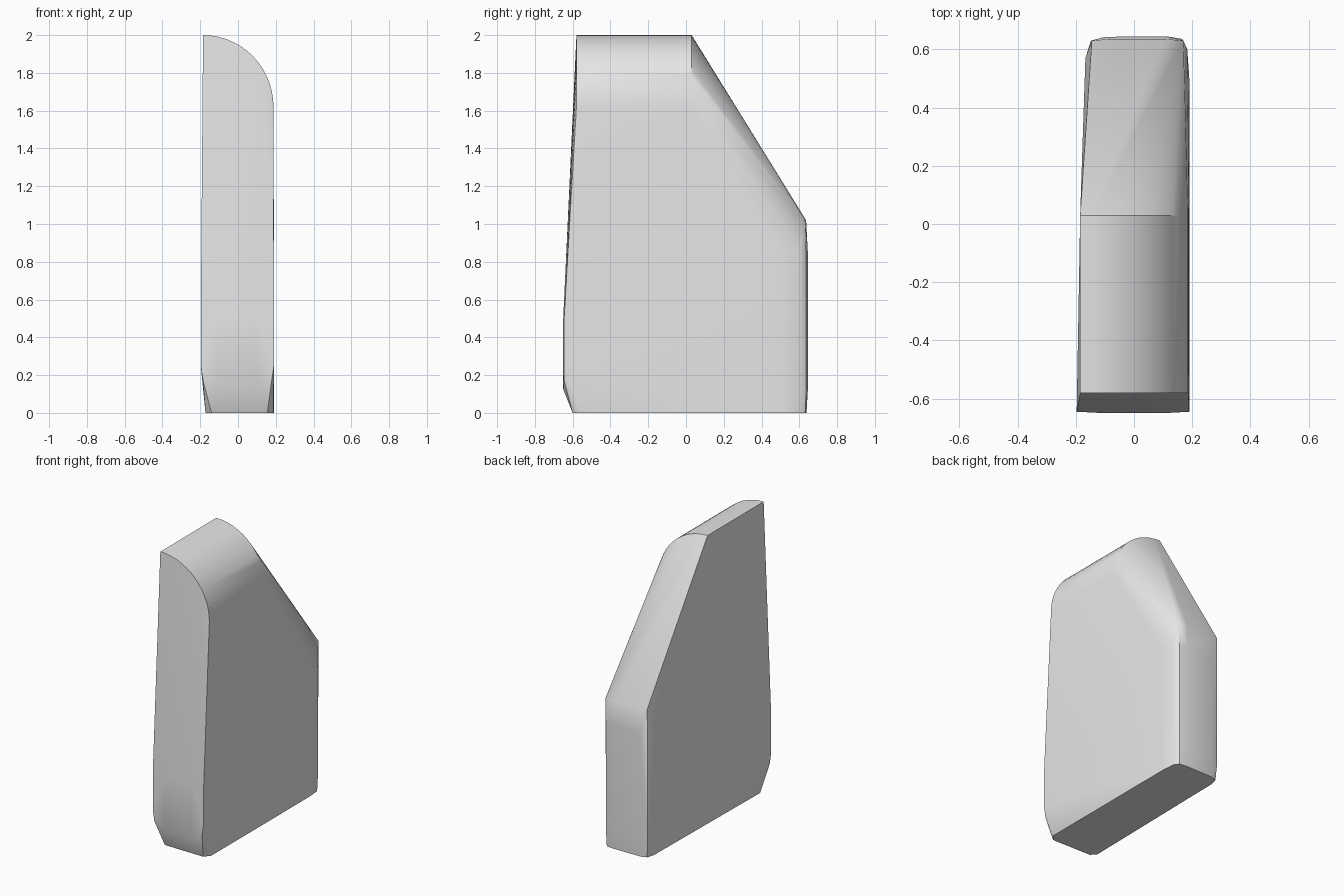
import bpy, bmesh, math

cube = bpy.data.objects.get("Cube")
if cube:
    bpy.data.objects.remove(cube, do_unlink=True)

grey = bpy.data.materials.new("light_grey")
grey.use_nodes = True
grey.diffuse_color = (0.8, 0.8, 0.8, 1)
grey.node_tree.nodes["Principled BSDF"].inputs["Base Color"].default_value = (0.8, 0.8, 0.8, 1)

points = []

# Quarter-round crown, repeated at the front and where the back slope begins
STEPS = 14
for y in (-0.58, 0.03):
    for i in range(STEPS + 1):
        a = math.pi / 2 * i / STEPS
        points.append((-0.185 + 0.373 * math.sin(a), y, 1.62 + 0.38 * math.cos(a)))

# Front face: slightly bulging foot with a raked lower edge
for z in (0.25, 0.5):
    points += [(-0.197, -0.645, z), (0.19, -0.645, z)]
points += [(-0.185, -0.645, 0.17), (0.178, -0.645, 0.17),
           (-0.1, -0.65, 0.125), (0.1, -0.65, 0.125),
           (-0.1, -0.65, 0.5), (0.1, -0.65, 0.5)]

# Rounded back, drawn in slightly at its top and bottom
back = [(-0.167, 0.57), (-0.148, 0.63), (-0.1, 0.643), (0.11, 0.645),
        (0.165, 0.636), (0.183, 0.6), (0.19, 0.5)]
for z in (0.12, 0.85):
    points += [(x, y, z) for x, y in back]
points += [(-0.145, 0.63, 1.02), (-0.09, 0.635, 1.02),
           (0.1, 0.636, 1.02), (0.17, 0.63, 1.02)]

# Base outline
base = [(-0.172, -0.56), (-0.14, -0.595), (0.155, -0.6), (0.188, -0.56),
        (0.19, 0.5), (0.182, 0.6), (0.16, 0.632), (0.1, 0.638),
        (-0.1, 0.636), (-0.14, 0.622), (-0.155, 0.57)]
points += [(x, y, 0) for x, y in base]

# Wrap the sections in one closed skin
bm = bmesh.new()
for p in points:
    bm.verts.new(p)
hull = bmesh.ops.convex_hull(bm, input=bm.verts[:])
loose = {g for g in hull["geom_interior"] + hull["geom_unused"]
         if isinstance(g, bmesh.types.BMVert)}
bmesh.ops.delete(bm, geom=list(loose), context="VERTS")
bmesh.ops.dissolve_limit(bm, angle_limit=math.radians(0.3),
                         verts=bm.verts[:], edges=bm.edges[:])
bmesh.ops.recalc_face_normals(bm, faces=bm.faces[:])

mesh = bpy.data.meshes.new("slab_body")
bm.to_mesh(mesh)
bm.free()
mesh.materials.append(grey)
body = bpy.data.objects.new("slab_body", mesh)
bpy.context.collection.objects.link(body)

bpy.ops.object.select_all(action="DESELECT")
body.select_set(True)
bpy.context.view_layer.objects.active = body
bpy.ops.object.shade_smooth_by_angle(angle=math.radians(30))
